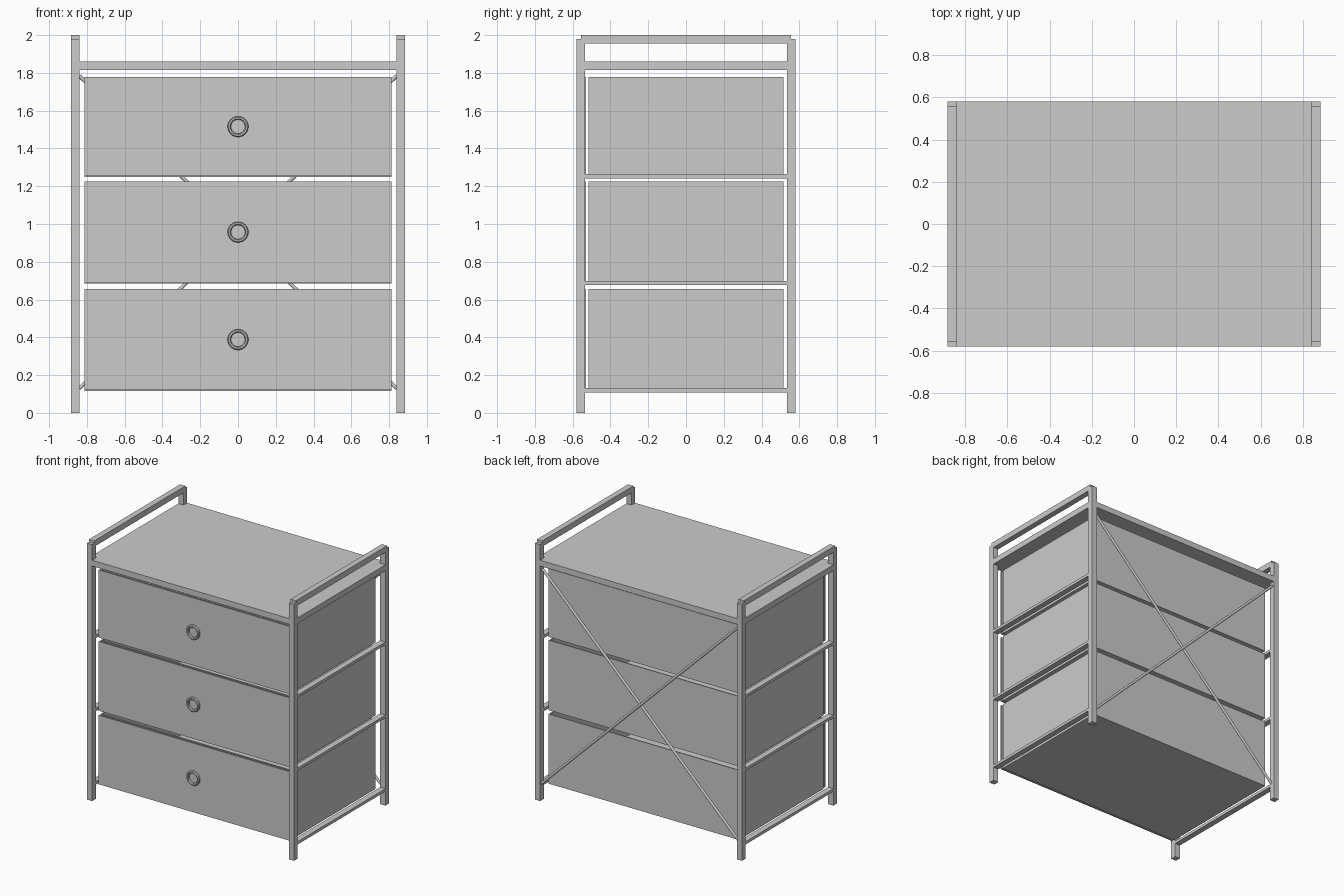
import bpy
import math
from mathutils import Vector

cube = bpy.data.objects.get("Cube")
if cube:
    bpy.data.objects.remove(cube, do_unlink=True)

grey = bpy.data.materials.new("light grey")
grey.use_nodes = True
GREY = (0.6, 0.6, 0.6, 1)
grey.diffuse_color = GREY
grey.node_tree.nodes["Principled BSDF"].inputs["Base Color"].default_value = GREY


def box(name, x, y, z):
    """Box from (low, high) ranges on each axis."""
    bpy.ops.mesh.primitive_cube_add(size=1, location=[(a + b) / 2 for a, b in (x, y, z)])
    ob = bpy.context.object
    ob.name = name
    ob.scale = [b - a for a, b in (x, y, z)]
    bpy.ops.object.transform_apply(location=False, rotation=False, scale=True)
    ob.data.materials.append(grey)
    return ob


def rod(name, start, end, radius):
    """Thin round bar between two points."""
    a, b = Vector(start), Vector(end)
    bpy.ops.mesh.primitive_cylinder_add(vertices=12, radius=radius, depth=(b - a).length,
                                        location=(a + b) / 2)
    ob = bpy.context.object
    ob.name = name
    ob.rotation_euler = (b - a).to_track_quat('Z', 'Y').to_euler()
    bpy.ops.object.shade_smooth_by_angle()
    ob.data.materials.append(grey)


def ring(name, z):
    """Flat round pull with rounded edges on a drawer front."""
    profile = [(0.037, 0), (0.037, 0.012), (0.042, 0.018), (0.050, 0.018),
               (0.055, 0.012), (0.055, 0)]
    n, m = 32, len(profile)
    verts = []
    for i in range(n):
        t = math.tau * i / n
        verts += [(r * math.cos(t), FRONT - d, z + r * math.sin(t)) for r, d in profile]
    faces = [(i * m + j, i * m + (j + 1) % m, (i + 1) % n * m + (j + 1) % m, (i + 1) % n * m + j)
             for i in range(n) for j in range(m)]
    mesh = bpy.data.meshes.new(name)
    mesh.from_pydata(verts, [], faces)
    mesh.materials.append(grey)
    ob = bpy.data.objects.new(name, mesh)
    bpy.context.collection.objects.link(ob)
    bpy.context.view_layer.objects.active = ob
    bpy.ops.object.select_all(action='DESELECT')
    ob.select_set(True)
    bpy.ops.object.mode_set(mode='EDIT')
    bpy.ops.mesh.select_all(action='SELECT')
    bpy.ops.mesh.normals_make_consistent(inside=False)
    bpy.ops.object.mode_set(mode='OBJECT')
    bpy.ops.object.shade_smooth_by_angle()


IN_X, OUT_X = 0.84, 0.885
IN_Y, OUT_Y = 0.535, 0.58
FRONT = -0.54
drawers = {"lower": (0.117, 0.655), "middle": (0.685, 1.225), "upper": (1.25, 1.777)}

# Side frames: posts, handles and rails
for side, s in (("left", 1), ("right", -1)):
    x = tuple(sorted((s * IN_X, s * OUT_X)))
    for end, e in (("front", -1), ("back", 1)):
        box(f"{side}_{end}_post", x, tuple(sorted((e * IN_Y, e * OUT_Y))), (0, 1.98))
    box(f"{side}_handle", x, (-0.557, 0.557), (1.955, 2))
    box(f"{side}_top_rail", x, (-IN_Y, IN_Y), (1.815, 1.86))
    for level, (low, high) in drawers.items():
        top = low + 0.014
        box(f"{side}_{level}_rail", x, (-IN_Y, IN_Y), (top - 0.022, top))

# Top board
box("top_board", (-IN_X, IN_X), (-OUT_Y, OUT_Y), (1.815, 1.86))

# Open drawers with separate front panels and ring pulls
W, D, T = 0.813, 0.515, 0.008
for level, (low, high) in drawers.items():
    z = (low, high)
    box(f"{level}_drawer_floor", (-W, W), (-D, D), (low, low + T))
    for s in (-1, 1):
        side = "left" if s > 0 else "right"
        end = "back" if s > 0 else "front"
        box(f"{level}_drawer_{side}_wall", tuple(sorted((s * W, s * (W - T)))), (-D, D), z)
        box(f"{level}_drawer_{end}_wall", (-W, W), tuple(sorted((s * D, s * (D - T)))), z)
    box(f"{level}_drawer_panel", (-W, W), (FRONT, FRONT + 0.011), (low + 0.005, high))
    ring(f"{level}_drawer_pull", (low + high) / 2 + 0.002)

# Crossed braces at the back
for name, s, y in (("rising", 1, 0.553), ("falling", -1, 0.562)):
    rod(f"{name}_back_brace", (-s * IN_X, y, 0.13), (s * IN_X, y, 1.785), 0.01)
